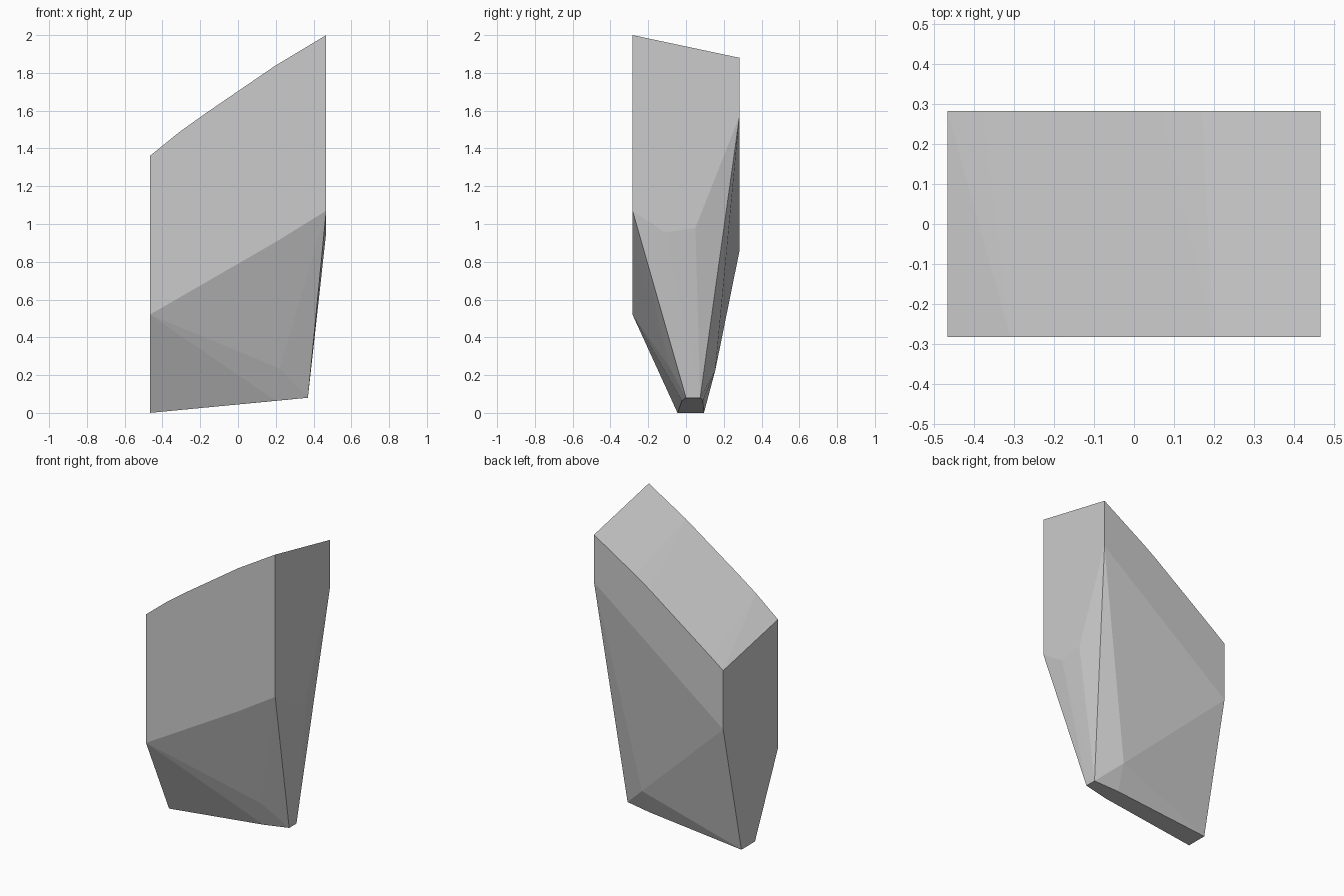
import bpy, bmesh

if "Cube" in bpy.data.objects:
    bpy.data.objects.remove(bpy.data.objects["Cube"])

X, Y = 0.467, 0.283

# top ridge profile (x, z) at the front; the back runs 0.12 lower
front_top = [(-X, 1.36), (-0.31, 1.487), (-0.18, 1.58), (0.2, 1.84), (X, 2.0)]
back_top = [(-X, 1.242), (-0.38, 1.307), (0.07, 1.632), (0.17, 1.698), (X, 1.88)]
points = [(x, -Y, z) for x, z in front_top] + [(x, Y, z) for x, z in back_top]

# lower limits of the four upright walls
points += [(-X, -Y, 0.52), (0.2, -Y, 0.905), (X, -Y, 1.07),
           (-X, Y, 0.857), (X, Y, 1.57),
           (X, -0.11, 0.955), (X, 0.05, 0.98)]

# chipped bulges on the underside slopes
points += [(0.21, 0.155, 0.225), (0.22, -0.083, 0.235)]

# narrow sloping foot
points += [(-X, -0.045, 0), (-X, 0.095, 0),
           (0.2, -0.022, 0.064), (0.2, 0.09, 0.064),
           (0.37, 0, 0.08), (0.37, 0.075, 0.08)]

# rock shard: hull of the chipped corners, flat shaded
bm = bmesh.new()
for p in points:
    bm.verts.new(p)
hull = bmesh.ops.convex_hull(bm, input=bm.verts[:])
loose = [v for v in bm.verts if not v.link_faces]
bmesh.ops.delete(bm, geom=loose, context='VERTS')
bmesh.ops.dissolve_limit(bm, angle_limit=0.003, verts=bm.verts[:], edges=bm.edges[:])
bmesh.ops.recalc_face_normals(bm, faces=bm.faces[:])
mesh = bpy.data.meshes.new("rock_shard")
bm.to_mesh(mesh)
bm.free()
bpy.context.collection.objects.link(bpy.data.objects.new("rock_shard", mesh))
